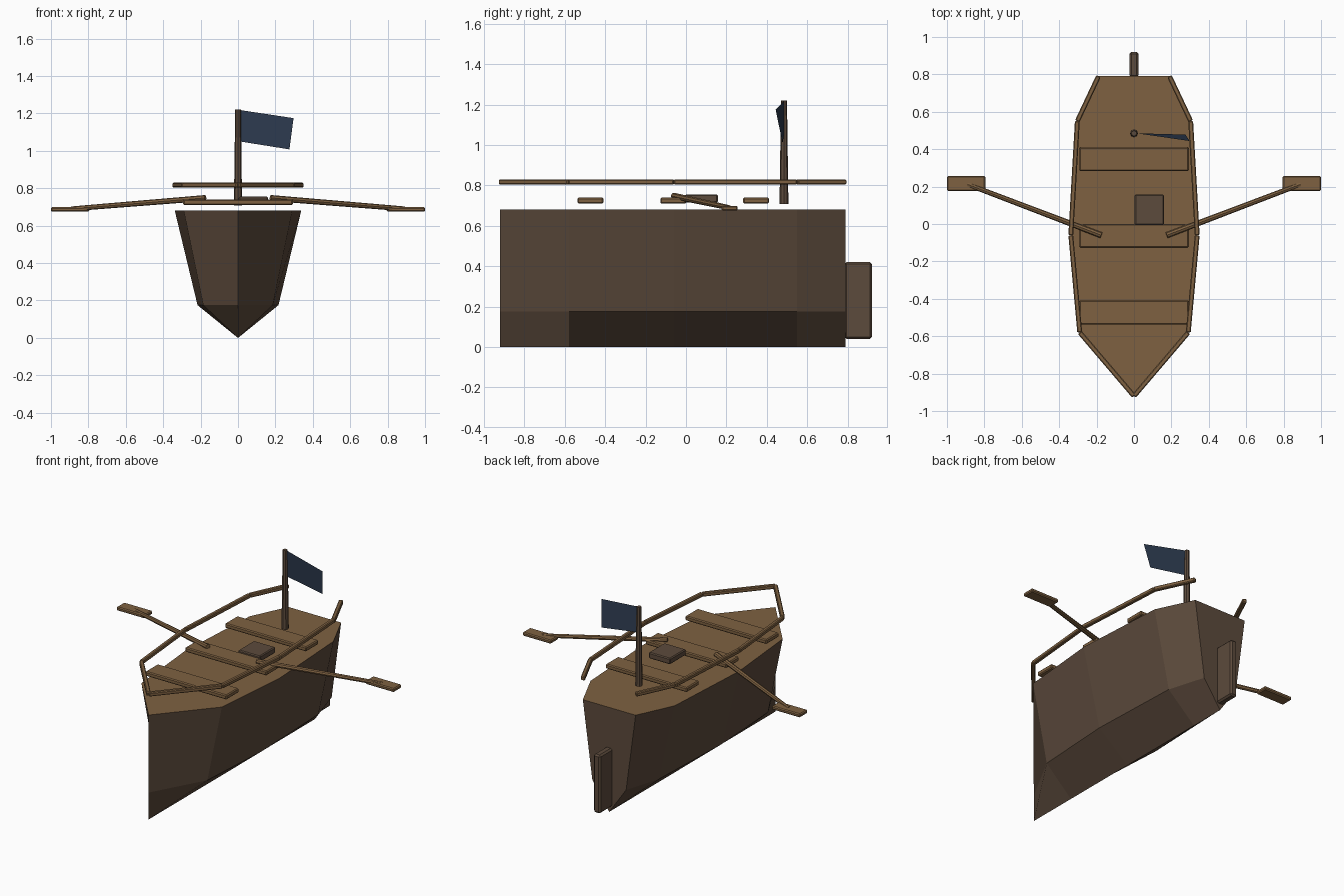
import bpy, bmesh, math
from mathutils import Vector

if "Cube" in bpy.data.objects:
    bpy.data.objects.remove(bpy.data.objects["Cube"])


def material(name, rgb):
    m = bpy.data.materials.new(name)
    m.diffuse_color = (*rgb, 1)
    m.use_nodes = True
    m.node_tree.nodes["Principled BSDF"].inputs["Base Color"].default_value = m.diffuse_color
    return m


WOOD = material("light_wood", (0.21, 0.12, 0.053))
DARK = material("dark_wood", (0.107, 0.069, 0.045))
BLUE = material("flag_blue", (0.028, 0.047, 0.085))

# Outline of the deck: (half width, y) from bow to stern
OUTLINE = [(0, -0.92), (0.29, -0.58), (0.338, -0.06), (0.303, 0.55), (0.19, 0.79)]
DECK_Z, CHINE_Z, CHINE_RATIO = 0.68, 0.175, 0.64


def mesh_object(name, bm, mat):
    me = bpy.data.meshes.new(name)
    bm.to_mesh(me)
    bm.free()
    ob = bpy.data.objects.new(name, me)
    bpy.context.collection.objects.link(ob)
    me.materials.append(mat)
    return ob


def box(name, lo, hi, mat, bevel=0.006):
    lo, hi = Vector(lo), Vector(hi)
    bm = bmesh.new()
    bmesh.ops.create_cube(bm, size=1)
    bmesh.ops.scale(bm, vec=hi - lo, verts=bm.verts)
    bmesh.ops.translate(bm, vec=(lo + hi) / 2, verts=bm.verts)
    ob = mesh_object(name, bm, mat)
    mod = ob.modifiers.new("bevel", 'BEVEL')
    mod.width, mod.segments = bevel, 1
    return ob


def rod(name, a, b, r1, r2, mat, sides=8):
    a, b = Vector(a), Vector(b)
    bm = bmesh.new()
    bmesh.ops.create_cone(bm, cap_ends=True, segments=sides, radius1=r1,
                          radius2=r2, depth=(b - a).length)
    ob = mesh_object(name, bm, mat)
    ob.location = (a + b) / 2
    ob.rotation_mode = 'QUATERNION'
    ob.rotation_quaternion = (b - a).to_track_quat('Z', 'Y')
    return ob


def beam(name, a, b, size, mat):
    # horizontal square bar between two points
    a, b = Vector(a), Vector(b)
    h, half = size / 2, (b - a).length / 2
    ob = box(name, (-half, -h, -h), (half, h, h), mat, 0.005)
    ob.location = (a + b) / 2
    ob.rotation_euler.z = math.atan2(b.y - a.y, b.x - a.x)
    return ob


# Hull: V-bottom skin lofted through the stations
bm = bmesh.new()
rows = []
for w, y in OUTLINE:
    c = w * CHINE_RATIO
    rows.append([bm.verts.new(p) for p in (
        (-w, y, DECK_Z), (-c, y, CHINE_Z), (0, y, 0), (c, y, CHINE_Z), (w, y, DECK_Z))])
for r, s in zip(rows, rows[1:]):
    for i in range(4):
        bm.faces.new((r[i], r[i + 1], s[i + 1], s[i]))
bm.faces.new(rows[-1])
bmesh.ops.remove_doubles(bm, verts=bm.verts, dist=0.0005)
bmesh.ops.recalc_face_normals(bm, faces=bm.faces)
mesh_object("hull", bm, DARK)

# Deck
bm = bmesh.new()
loop = OUTLINE + [(-w, y) for w, y in reversed(OUTLINE[1:])]
bm.faces.new([bm.verts.new((x, y, DECK_Z)) for x, y in loop])
mesh_object("deck", bm, WOOD)

# Rails, oars on both sides
for side, s in (("right", 1), ("left", -1)):
    for i, (p, q) in enumerate(zip(OUTLINE, OUTLINE[1:])):
        beam(f"rail_{side}_{i + 1}", (s * p[0], p[1], 0.817), (s * q[0], q[1], 0.817), 0.026, WOOD)
    rod(f"oar_shaft_{side}", (s * 0.175, -0.06, 0.748), (s * 0.89, 0.212, 0.69), 0.016, 0.013, WOOD)
    x = sorted((s * 0.795, s * 1.0))
    box(f"oar_blade_{side}", (x[0], 0.176, 0.675), (x[1], 0.256, 0.699), WOOD)

# Seats
for i, y in enumerate((-0.473, -0.063, 0.347)):
    box(f"seat_{i + 1}", (-0.293, y - 0.064, 0.71), (0.293, y + 0.064, 0.74), WOOD)

# Cargo box, rudder
box("cargo_box", (0.004, -0.005, 0.715), (0.16, 0.158, 0.755), DARK)
box("rudder", (-0.024, 0.785, 0.04), (0.024, 0.92, 0.42), DARK, 0.01)

# Mast and flag
rod("mast", (0, 0.485, 0.708), (0, 0.485, 1.22), 0.022, 0.015, DARK)
bm = bmesh.new()
bm.faces.new([bm.verts.new(p) for p in (
    (0.012, 0.485, 1.05), (0.275, 0.478, 1.008), (0.297, 0.444, 1.175), (0.012, 0.485, 1.218))])
mesh_object("flag", bm, BLUE)
